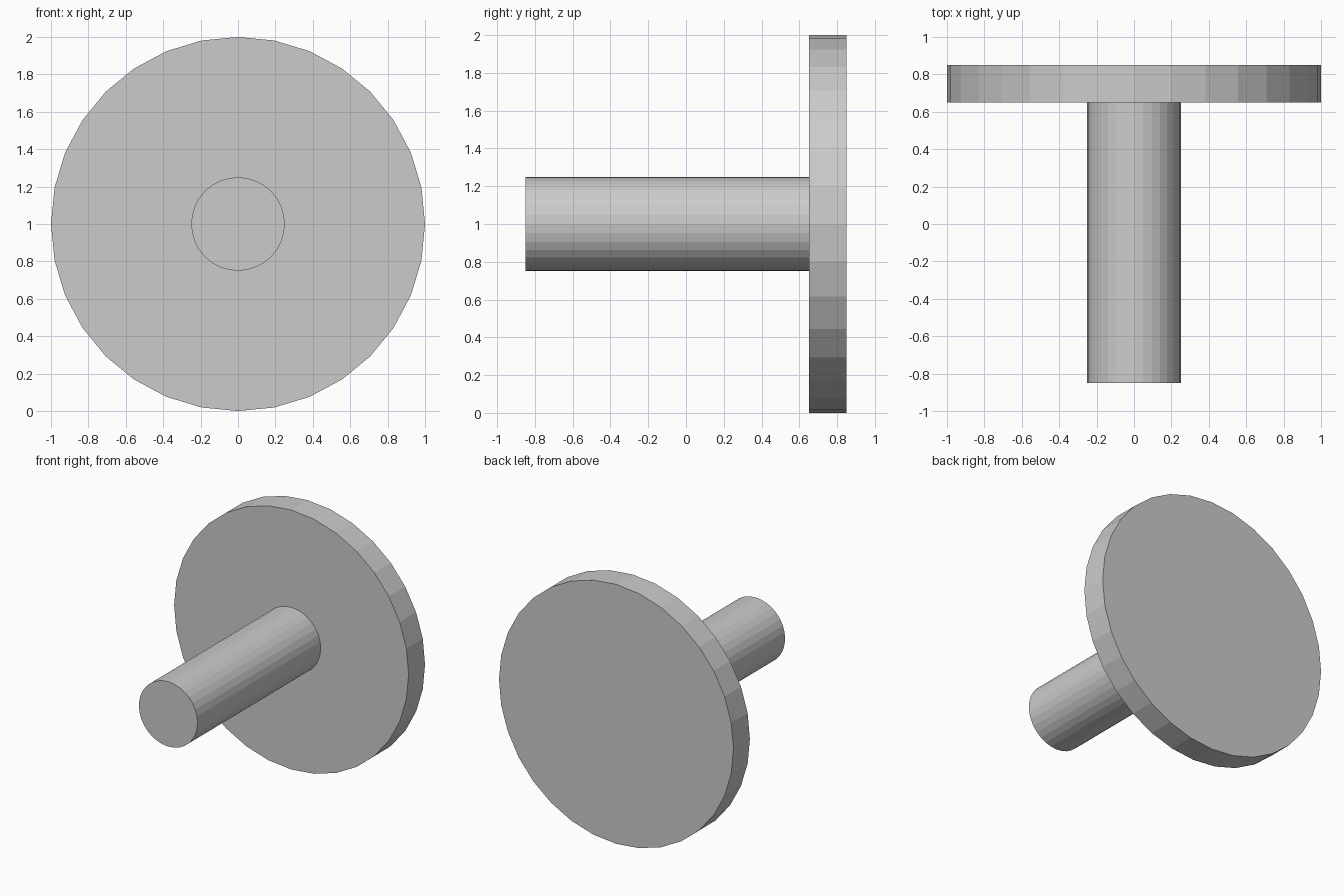
import bpy
from math import pi

cube = bpy.data.objects.get("Cube")
if cube:
    bpy.data.objects.remove(cube, do_unlink=True)

# One plain grey for the whole model
grey = bpy.data.materials.new("plain grey")
grey.use_nodes = True
colour = (0.6, 0.6, 0.6, 1)
grey.diffuse_color = colour
grey.node_tree.nodes["Principled BSDF"].inputs["Base Color"].default_value = colour


def rod(name, radius, y_front, y_back):
    """Flat-shaded cylinder lying along y, centred at height 1."""
    bpy.ops.mesh.primitive_cylinder_add(
        vertices=32, radius=radius, depth=y_back - y_front,
        location=(0, (y_front + y_back) / 2, 1), rotation=(pi / 2, 0, 0))
    obj = bpy.context.object
    obj.name = name
    obj.data.materials.append(grey)
    bpy.ops.object.transform_apply(location=False, rotation=True, scale=True)
    return obj


# Round back plate and the shaft standing out of its front
rod("back_disc", 1.0, 0.65, 0.85)
rod("shaft", 0.25, -0.85, 0.65)
